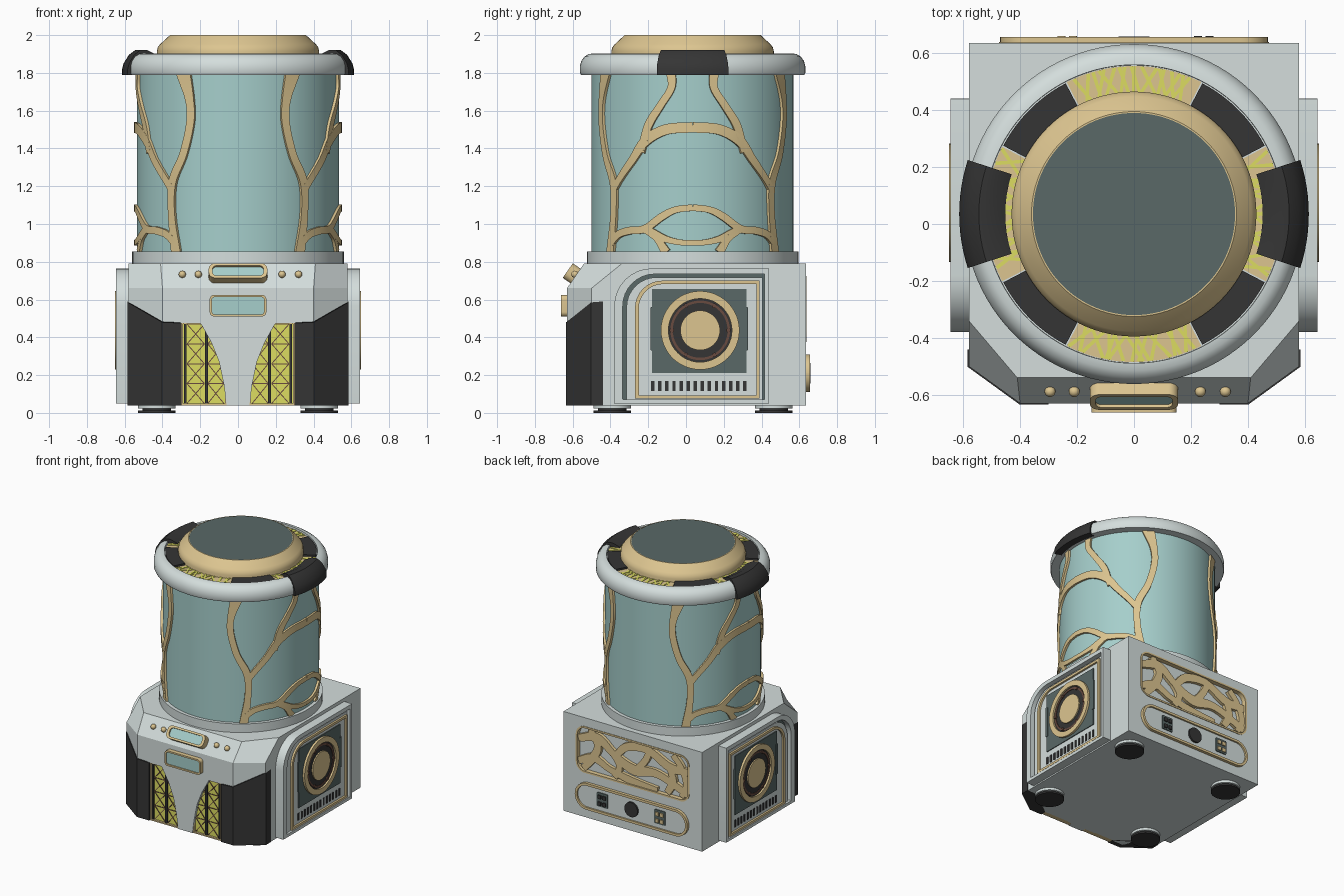
import bpy, bmesh, random
from math import sin, cos, pi, radians
from mathutils import Vector

if "Cube" in bpy.data.objects:
    bpy.data.objects.remove(bpy.data.objects["Cube"])

random.seed(4)
CY = 0.035                                   # y of the drum axis


def mat(name, *c):
    m = bpy.data.materials.new(name)
    m.diffuse_color = (*c, 1)
    m.use_nodes = True
    m.node_tree.nodes["Principled BSDF"].inputs["Base Color"].default_value = m.diffuse_color
    return m


WHITE = mat("pale_grey", .66, .73, .72)
GOLD = mat("gold", .72, .56, .28)
TEAL = mat("teal", .38, .62, .60)
DARK = mat("charcoal", .035, .035, .035)
SLATE = mat("slate", .10, .14, .135)
YELLOW = mat("yellow", .72, .72, .12)
BROWN = mat("brown", .14, .07, .05)


def finish(name, bm, m):
    bmesh.ops.remove_doubles(bm, verts=bm.verts, dist=1e-5)
    bmesh.ops.recalc_face_normals(bm, faces=bm.faces)
    me = bpy.data.meshes.new(name)
    bm.to_mesh(me)
    bm.free()
    me.materials.append(m)
    ob = bpy.data.objects.new(name, me)
    bpy.context.collection.objects.link(ob)
    return ob


def loft(name, rings, m, caps=True, closed=False):
    """Skin equal-length rings of 3D points."""
    bm = bmesh.new()
    vs = [[bm.verts.new(p) for p in r] for r in rings]
    n, k = len(vs[0]), len(vs)
    for i in range(k if closed else k - 1):
        a, b = vs[i], vs[(i + 1) % k]
        for j in range(n):
            bm.faces.new((a[j], a[(j + 1) % n], b[(j + 1) % n], b[j]))
    if caps and not closed:
        bm.faces.new(vs[0])
        bm.faces.new(vs[-1])
    return finish(name, bm, m)


def prism(name, pts, lo, hi, f, m, hole=None):
    """Extrude an outline (optionally with a matching hole) through map f(u, v, depth)."""
    rings = [[f(u, v, lo) for u, v in pts], [f(u, v, hi) for u, v in pts]]
    if hole:
        rings += [[f(u, v, hi) for u, v in hole], [f(u, v, lo) for u, v in hole]]
    return loft(name, rings, m, closed=bool(hole))


def lathe(name, prof, m, a0=0, a1=360):
    full = a1 - a0 == 360
    n = 96 if full else max(6, int((a1 - a0) / 3))
    angs = [radians(a0 + (a1 - a0) * i / n) for i in range(n if full else n + 1)]
    return loft(name, [[(r * cos(a), CY + r * sin(a), z) for r, z in prof] for a in angs], m, closed=full)


def rrect(u0, u1, v0, v1, radii):
    """Rounded rectangle; radii at (low-left, low-right, top-right, top-left)."""
    if not isinstance(radii, tuple):
        radii = (radii,) * 4
    pts = []
    for k, (u, v, su, sv) in enumerate(((u0, v0, 1, 1), (u1, v0, -1, 1), (u1, v1, -1, -1), (u0, v1, 1, -1))):
        r = radii[k]
        for i in range(9):
            a = pi + k * pi / 2 + i * pi / 16
            pts.append((u + su * r + r * cos(a), v + sv * r + r * sin(a)))
    return pts


def circle(u, v, r, n=48):
    return [(u + r * cos(2 * pi * i / n), v + r * sin(2 * pi * i / n)) for i in range(n)]


def ribbon(name, pts, lo, hi, f, m, step=8):
    """Raised strip along a smooth path of (u, v, width)."""
    P = [Vector(p) for p in pts]
    P = [2 * P[0] - P[1]] + P + [2 * P[-1] - P[-2]]
    S = []
    for i in range(1, len(P) - 2):
        a, b, c, d = P[i - 1:i + 3]
        for k in range(step):
            t = k / step
            S.append(.5 * (2 * b + (c - a) * t + (2 * a - 5 * b + 4 * c - d) * t * t + (3 * b - a - 3 * c + d) * t ** 3))
    S.append(P[-2])
    rings = []
    for i, p in enumerate(S):
        t = (S[min(i + 1, len(S) - 1)] - S[max(i - 1, 0)]).to_2d().normalized() * p.z / 2
        l, r = (p.x - t.y, p.y + t.x), (p.x + t.y, p.y - t.x)
        rings.append([f(*l, lo), f(*l, hi), f(*r, hi), f(*r, lo)])
    return loft(name, rings, m)


def front(u, v, d): return Vector((u, -d, v))
def back(u, v, d): return Vector((-u, d, v))
def up(u, v, d): return Vector((u, v, d))
def slope(u, v, d): return Vector((u, -.585 + .57 * v - .82 * d, .725 + .82 * v + .57 * d))


# Base body: faceted plan with sloped front shoulder, recess cut in the back
def plan(ys, yf, xf, z):
    half = [(.58, .635), (.58, ys), (xf, yf)]
    return [(x, y, z) for x, y in half] + [(-x, y, z) for x, y in half[::-1]]


body = loft("base_body", [plan(-.47, -.595, .4, .04), plan(-.47, -.595, .4, .475), plan(-.5, -.63, .4, .476),
                          plan(-.5, -.63, .4, .66), plan(-.34, -.54, .41, .79)], WHITE)
cutter = prism("back_recess_cutter", rrect(-.47, .47, .38, .72, .07), .605, .7, back, WHITE)
cutter.hide_render = True
cutter.hide_set(True)
mod = body.modifiers.new("recess", "BOOLEAN")
mod.object = cutter
mod.operation = "DIFFERENCE"

# Front: centre stem, dark corner panels, yellow grilles
edge = [(.06, .04), (.075, .15), (.1, .27), (.14, .37), (.2, .478)]
prism("front_stem", edge + [(-x, z) for x, z in edge[::-1]], .59, .63, front, WHITE)
for s in (-1, 1):
    top = [(.584, -.44, .59), (.584, -.502, .585), (.402, -.634, .48), (.3, -.634, .475), (.3, -.59, .475), (.5, -.44, .5)]
    loft("corner_panel", [[(s * x, y, .04) for x, y, z in top], [(s * x, y, z) for x, y, z in top]], DARK)

    def fs(u, v, d): return Vector((s * u, -d, v))
    prism("grille_plate", rrect(.06, .3, .045, .476, .001), .59, .61, fs, YELLOW)
    prism("grille_frame", rrect(.06, .302, .04, .477, .001), .59, .625, fs, GOLD, rrect(.07, .292, .05, .47, .001))
    for x0, x1 in ((.16, .176), (.272, .285)):
        prism("grille_bar", rrect(x0, x1, .05, .472, .001), .6, .622, fs, DARK)
    for x0, x1 in ((.075, .16), (.178, .27)):
        for k in range(4):
            z0, z1 = .05 + k * .105, .155 + k * .105
            for a, b in ((z0, z1), (z1, z0)):
                ribbon("grille_wire", [(x0, a, .005), (x1, b, .005)], .605, .614, fs, BROWN, 1)
            ribbon("grille_wire", [(x0, z1, .005), (x1, z1, .005)], .605, .614, fs, BROWN, 1)

# Front displays and buttons
prism("upper_display_frame", rrect(-.155, .155, -.047, .047, .035), -.01, .05, slope, GOLD, rrect(-.135, .135, -.032, .032, .022))
prism("upper_display_screen", rrect(-.14, .14, -.036, .036, .025), 0, .038, slope, TEAL)
prism("lower_display_frame", rrect(-.15, .15, .51, .625, .025), .62, .663, front, GOLD, rrect(-.138, .138, .522, .613, .015))
prism("lower_display_screen", rrect(-.14, .14, .52, .615, .015), .62, .655, front, TEAL)
for x in (-.295, -.21, .233, .321):
    bm = bmesh.new()
    bmesh.ops.create_uvsphere(bm, u_segments=20, v_segments=12, radius=.019)
    bmesh.ops.translate(bm, verts=bm.verts, vec=slope(x, .005, .008))
    finish("button", bm, GOLD)

# Side speaker panels
for s in (-1, 1):
    def side(u, v, d): return Vector((s * d, u, v))
    q = .001
    prism("side_frame", rrect(-.38, .44, .05, .765, (q, q, q, .2)), .57, .645, side, WHITE,
          rrect(-.335, .415, .072, .735, (q, q, q, .17)))
    prism("side_step", rrect(-.315, .405, .06, .718, (q, q, q, .16)), .57, .628, side, WHITE)
    prism("side_floor", rrect(-.37, .43, .06, .75, (q, q, q, .19)), .57, .605, side, SLATE)
    prism("side_gold_frame", rrect(-.27, .39, .076, .7, (q, q, q, .145)), .6, .642, side, GOLD,
          rrect(-.25, .372, .093, .682, (q, q, q, .128)))
    prism("speaker_plate", rrect(-.18, .32, .21, .655, q), .6, .634, side, SLATE)
    for u0, u1 in ((-.187, -.165), (.305, .327)):
        prism("speaker_clip", rrect(u0, u1, .33, .56, .004), .6, .637, side, SLATE)
    c = (.075, .437)
    prism("speaker_ring", circle(*c, .208), .62, .65, side, GOLD, circle(*c, .168))
    prism("speaker_cone", circle(*c, .17), .62, .637, side, DARK)
    prism("speaker_inner_ring", circle(*c, .158), .62, .641, side, BROWN, circle(*c, .145))
    prism("speaker_cap", circle(*c, .105), .62, .646, side, GOLD)
    for k in range(6):
        a = k * pi / 3
        prism("speaker_screw", circle(c[0] + .15 * cos(a), c[1] + .15 * sin(a), .012, 12), .63, .646, side, BROWN)
    for k in range(14):
        u = -.185 + k * .0375
        prism("vent_slot", rrect(u, u + .018, .115, .17, .003), .61, .632, side, DARK)

# Back: flowing inlay and connector strip
prism("inlay_rim", rrect(-.475, .475, .375, .725, .075), .6, .639, back, GOLD, rrect(-.462, .462, .388, .712, .062))
for path in ([(-.46, .62, .05), (-.3, .66, .07), (-.16, .57, .06), (0, .5, .08), (.2, .52, .06), (.46, .43, .06)],
             [(-.46, .45, .05), (-.33, .5, .06), (-.2, .45, .05), (0, .41, .06), (.2, .4, .04)],
             [(-.36, .71, .05), (-.3, .6, .06), (-.34, .5, .06), (-.42, .4, .05)],
             [(-.14, .58, .05), (-.05, .66, .06), (.12, .68, .06), (.3, .6, .07), (.46, .6, .05)],
             [(.02, .5, .05), (.1, .6, .05), (.14, .7, .05)],
             [(.3, .6, .05), (.33, .5, .06), (.28, .4, .05)],
             [(-.22, .62, .04), (-.12, .5, .05), (-.16, .4, .05)],
             [(.33, .7, .05), (.4, .62, .05), (.44, .5, .05), (.4, .4, .04)]):
    ribbon("inlay_vein", path, .6, .628, back, GOLD)
prism("connector_rim", rrect(-.47, .47, .11, .31, .099), .62, .657, back, GOLD, rrect(-.452, .452, .128, .292, .081))
prism("connector_plate", rrect(-.46, .46, .12, .3, .088), .62, .645, back, WHITE)
prism("round_socket", circle(0, .21, .055), .63, .658, back, DARK)
for u in (-.245, .235):
    prism("port_block", rrect(u - .045, u + .045, .16, .265, .006), .63, .652, back, SLATE)
    for du in (-.02, .02):
        for v in (.185, .235):
            prism("port", rrect(u + du - .014, u + du + .014, v - .014, v + .014, .003), .64, .66, back, DARK if u < 0 else GOLD)

# Feet
for x in (-.43, .43):
    for y in (-.39, .465):
        for nm, r, a, b, m in (("foot_pad", .1, 0, .012, DARK), ("foot_neck", .075, .01, .025, DARK), ("foot_collar", .1, .022, .045, WHITE)):
            prism(nm, circle(x, y, r), a, b, up, m)

# Drum, collars and lid
lathe("drum", [(0, .8), (.535, .8), (.535, 1.85), (0, 1.85)], TEAL)
lathe("drum_collar", [(0, .78), (.56, .78), (.56, .855), (0, .855)], WHITE)
lathe("lid_ring", [(0, 1.79), (.592, 1.79), (.597, 1.8), (.597, 1.835), (.59, 1.862), (.573, 1.886), (.55, 1.9),
                   (.524, 1.903), (.523, 1.885), (0, 1.885)], WHITE)
lathe("lid_dome", [(.36, 1.87), (.43, 1.87), (.43, 1.915), (.425, 1.935), (.412, 1.952), (.36, 2), (.355, 2), (.355, 1.87)], GOLD)
lathe("lid_disc", [(0, 1.95), (.358, 1.95), (.358, 1.999), (0, 1.999)], SLATE)


def polar(u, v, d): return Vector((v * cos(u / .475), CY + v * sin(u / .475), d))


for k in range(4):
    a = 90 * k
    lathe("lid_dark_segment", [(.425, 1.88), (.518, 1.88), (.518, 1.9), (.425, 1.9)], DARK, a + 27.6, a + 62.4)
    lathe("lid_lattice_base", [(.425, 1.88), (.52, 1.88), (.52, 1.889), (.425, 1.889)], GOLD, a - 27, a + 27)
    u0 = radians(a) * .475
    for i in range(9):
        u = u0 - .2 + i * .045
        for v0, v1 in ((.428, .518), (.518, .428)):
            ribbon("lid_lattice", [(u + random.uniform(-.02, .02), v0, .012), (u + .045 + random.uniform(-.03, .01), v1, .012)],
                   1.885, 1.893, polar, YELLOW, 1)
for a in (0, 180):
    lathe("lid_clamp", [(.452, 1.88), (.452, 1.895), (.505, 1.92), (.545, 1.92), (.578, 1.895), (.606, 1.85),
                        (.614, 1.82), (.614, 1.788), (.56, 1.788), (.56, 1.88)], DARK, a - 18, a + 18)

# Raised veins on the drum: a quarter pattern (degrees from the side, z, width) mirrored to all four
VEINS = ([(58, 1.8, .085), (62, 1.66, .05), (62.5, 1.54, .045), (58, 1.37, .045), (50.5, 1.22, .05), (50, 1.05, .045), (53, .85, .06)],
         [(50, 1.18, .04), (45, 1.24, .04), (35.7, 1.34, .045), (27.2, 1.44, .055), (15, 1.5, .055), (0, 1.512, .055)],
         [(30, 1.38, .04), (25.5, 1.52, .045), (18, 1.63, .04), (12, 1.72, .04), (12, 1.8, .05)],
         [(52, .9, .04), (46, .945, .04), (37.7, .965, .04), (27.6, .975, .04), (17.2, 1.04, .04), (9.6, 1.075, .035), (0, 1.087, .035)],
         [(29, .975, .04), (23, .955, .04), (15, .92, .035), (7, .903, .03), (0, .9, .03)],
         [(26, .96, .03), (20, .92, .035), (15, .85, .05)])
for sx in (-1, 1):
    for sy in (-1, 1):
        def drum(u, v, d):
            return Vector((sx * d * cos(u / .54), CY + sy * d * sin(u / .54), v))
        for path in VEINS:
            ribbon("drum_vein", [(radians(a) * .54, z, w) for a, z, w in path], .525, .55, drum, GOLD)

# Smooth curved faces, keep hard edges
bpy.ops.object.select_all(action="DESELECT")
for ob in bpy.context.scene.objects:
    if not ob.hide_render:
        ob.select_set(True)
        bpy.context.view_layer.objects.active = ob
bpy.ops.object.shade_smooth_by_angle(angle=radians(28))
